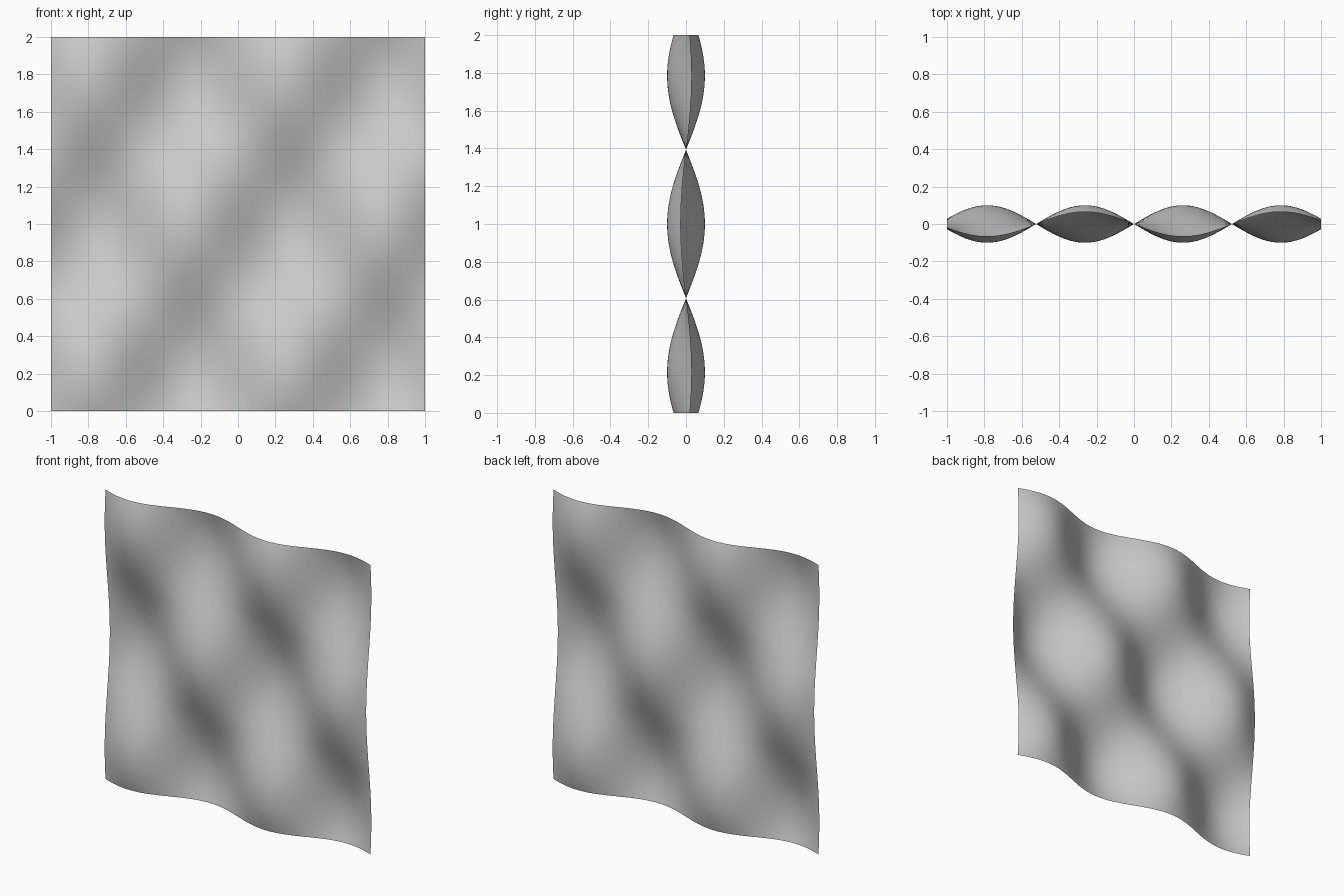
import bpy
import bmesh
from math import sin, cos
from mathutils import Matrix

if "Cube" in bpy.data.objects:
    bpy.data.objects.remove(bpy.data.objects["Cube"])

# Upright square sheet, 2 x 2, subdivided finely
bm = bmesh.new()
bmesh.ops.create_grid(bm, x_segments=100, y_segments=100, size=1.0)
bmesh.ops.rotate(bm, verts=bm.verts, matrix=Matrix.Rotation(1.5707963268, 3, 'X'))

# Egg-crate ripple: product of a sine across and a cosine up the sheet
for v in bm.verts:
    v.co.y = 0.1 * sin(6 * v.co.x) * cos(4 * v.co.z)
    v.co.z += 1.0

for f in bm.faces:
    f.smooth = True

mesh = bpy.data.meshes.new("rippled_sheet")
bm.to_mesh(mesh)
bm.free()
sheet = bpy.data.objects.new("rippled_sheet", mesh)
bpy.context.collection.objects.link(sheet)
